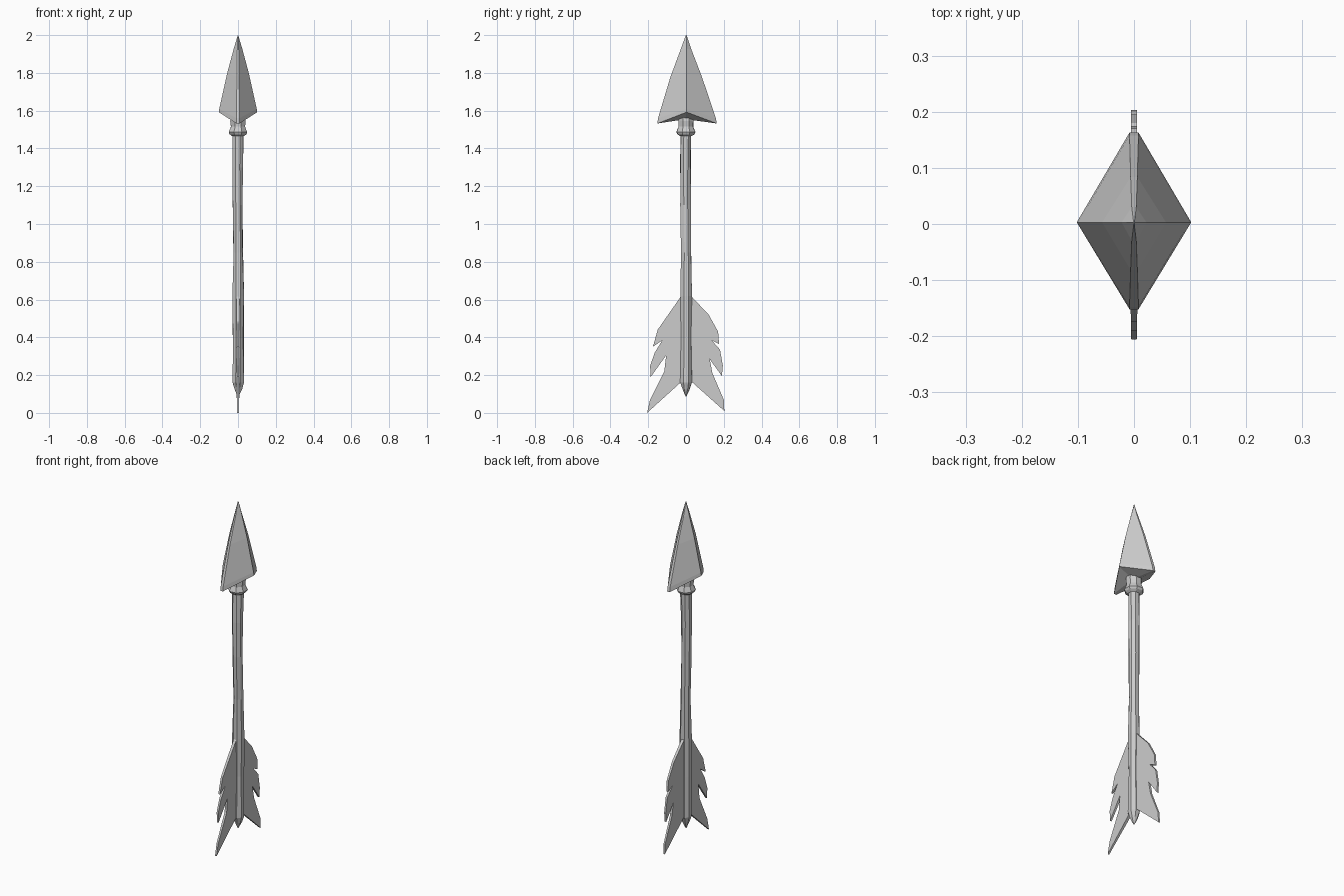
import bpy, bmesh, math, random

random.seed(4)


def finish(name, bm):
    bmesh.ops.recalc_face_normals(bm, faces=bm.faces)
    me = bpy.data.meshes.new(name)
    bm.to_mesh(me)
    bm.free()
    ob = bpy.data.objects.new(name, me)
    bpy.context.collection.objects.link(ob)
    return ob


def loft(name, rings):
    """Skin a list of equal-length point rings and cap both ends."""
    bm = bmesh.new()
    rows = [[bm.verts.new(p) for p in ring] for ring in rings]
    n = len(rows[0])
    for a, b in zip(rows, rows[1:]):
        for i in range(n):
            j = (i + 1) % n
            bm.faces.new((a[i], a[j], b[j], b[i]))
    bm.faces.new(rows[0])
    bm.faces.new(rows[-1])
    return finish(name, bm)


def round_ring(z, r, sides=8, jitter=0.0, cx=0.0, cy=0.0):
    pts = []
    for i in range(sides):
        a = math.tau * (i + 0.5) / sides
        q = r + random.uniform(-jitter, jitter)
        pts.append((cx + q * math.cos(a), cy + q * math.sin(a), z))
    return pts


def head_ring(x, zx, y0, y1, zy, w=0.006):
    return [(x, 0.003, zx), (w, y1, zy), (-w, y1, zy),
            (-x, 0.003, zx), (-w, -y0, zy), (w, -y0, zy)]


# Carved wooden shaft, slightly uneven, with a pointed end
shaft = [(0.088, 0.003, 0), (0.125, 0.021, 0), (0.16, 0.032, 0),
         (0.40, 0.030, 0.001), (0.62, 0.031, 0.001), (0.85, 0.028, 0.001),
         (1.10, 0.029, -0.001), (1.30, 0.030, -0.002), (1.50, 0.031, 0)]
loft("shaft", [round_ring(z, r, 8, 0.003 if r > 0.02 else 0, c, c)
               for z, r, c in shaft])

# Flared collar between shaft and head
collar = [(1.465, 0.032), (1.475, 0.047), (1.487, 0.054), (1.515, 0.041),
          (1.545, 0.044), (1.575, 0.040)]
loft("collar", [round_ring(z, r, 8, 0.002) for z, r in collar])

# Faceted arrowhead: underside, wide base, then up to the tip
loft("arrowhead", [
    head_ring(0.035, 1.56, 0.035, 0.035, 1.55),
    head_ring(0.102, 1.592, 0.152, 0.163, 1.532, 0.008),
    head_ring(0.099, 1.61, 0.148, 0.158, 1.56, 0.008),
    head_ring(0.057, 1.80, 0.082, 0.084, 1.78),
    head_ring(0.022, 1.93, 0.030, 0.030, 1.92, 0.004),
    head_ring(0.001, 2.0, 0.001, 0.001, 2.0, 0.0005)])

# Ragged feather outlines as (y, z)
outlines = {
    "feather_right": [(0.02, 0.63), (0.035, 0.61), (0.12, 0.52), (0.17, 0.43),
                      (0.175, 0.365), (0.135, 0.385), (0.18, 0.335), (0.195, 0.25),
                      (0.19, 0.195), (0.125, 0.285), (0.14, 0.21), (0.20, 0.07),
                      (0.203, 0.01), (0.035, 0.16), (0.01, 0.18)],
    "feather_left": [(-0.02, 0.63), (-0.035, 0.605), (-0.15, 0.44), (-0.175, 0.35),
                     (-0.125, 0.385), (-0.165, 0.32), (-0.19, 0.25), (-0.187, 0.19),
                     (-0.105, 0.305), (-0.115, 0.22), (-0.19, 0.07), (-0.206, 0.0),
                     (-0.035, 0.155), (-0.01, 0.18)],
}
for name, pts in outlines.items():
    # Thin blade, tapering towards its outer edge
    loft(name, [[(s * (0.009 - 0.02 * abs(y)), y, z) for y, z in pts]
                for s in (-1, 1)])
